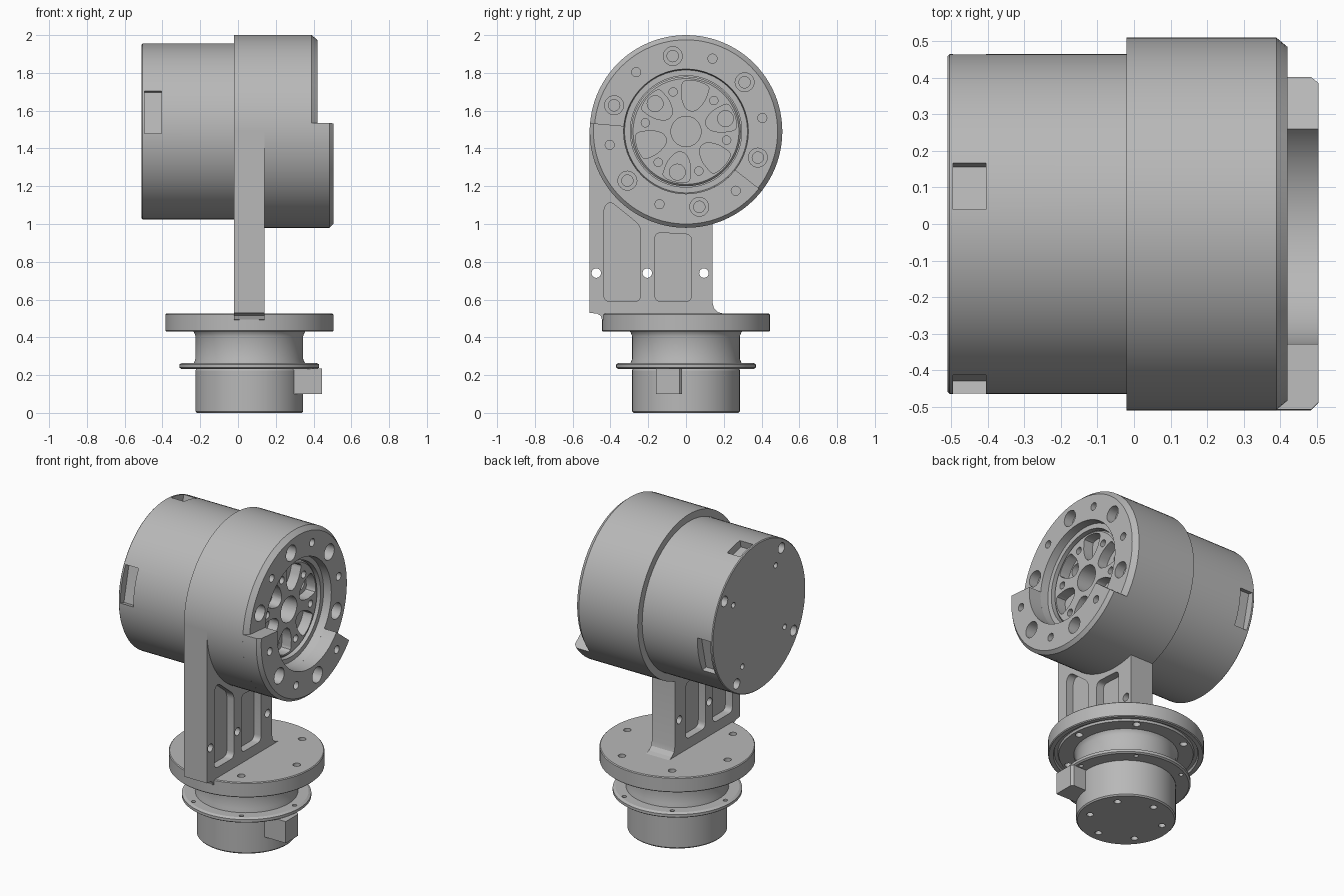
import bpy, bmesh
from math import cos, sin, pi, radians
from mathutils import Vector

if "Cube" in bpy.data.objects:
    bpy.data.objects.remove(bpy.data.objects["Cube"])

HEAD_Z = 1.49      # height of the horizontal motor axis
BASE_X = 0.06      # x position of the vertical base axis
grey = bpy.data.materials.new("metal grey")
grey.diffuse_color = (0.48, 0.48, 0.48, 1)
grey.use_nodes = True
grey.node_tree.nodes["Principled BSDF"].inputs["Base Color"].default_value = grey.diffuse_color


def to_object(name, bm):
    bmesh.ops.remove_doubles(bm, verts=bm.verts, dist=1e-5)
    bmesh.ops.recalc_face_normals(bm, faces=bm.faces)
    me = bpy.data.meshes.new(name)
    bm.to_mesh(me)
    bm.free()
    ob = bpy.data.objects.new(name, me)
    bpy.context.collection.objects.link(ob)
    me.materials.append(grey)
    return ob


def place(axis, r, a, h):
    """Polar position around the head axis (x) or the base axis (z)."""
    if axis == 'x':
        return (h, r * cos(a), HEAD_Z + r * sin(a))
    return (BASE_X + r * cos(a), r * sin(a), h)


def lathe(name, axis, profile, start=0, end=360, n=96):
    """Turn a closed (radius, height) profile, fully or over a sector."""
    full = end - start >= 360
    bm = bmesh.new()
    count = n if full else n + 1
    rings = []
    for i in range(count):
        a = radians(start + (end - start) * i / n)
        rings.append([bm.verts.new(place(axis, r, a, h)) for r, h in profile])
    m = len(profile)
    for i in range(n):
        p, q = rings[i], rings[(i + 1) % count]
        for j in range(m):
            k = (j + 1) % m
            if profile[j][0] == 0 and profile[k][0] == 0:
                continue
            vs = [p[j], p[k], q[k], q[j]]
            if profile[j][0] == 0:
                vs = [p[j], p[k], q[k]]
            elif profile[k][0] == 0:
                vs = [p[j], p[k], q[j]]
            bm.faces.new(vs)
    if not full:
        bm.faces.new(rings[0])
        bm.faces.new(rings[-1])
    return to_object(name, bm)


def prism(bm, pts, lo, hi, axis='x'):
    """Extrude 2D points: (y, z) along x, or (x, y) along z."""
    def pos(p, h):
        return (h, p[0], p[1]) if axis == 'x' else (p[0], p[1], h)
    a = [bm.verts.new(pos(p, lo)) for p in pts]
    b = [bm.verts.new(pos(p, hi)) for p in pts]
    bm.faces.new(a)
    bm.faces.new(b)
    for i in range(len(pts)):
        j = (i + 1) % len(pts)
        bm.faces.new((a[i], a[j], b[j], b[i]))


def circle(cx, cy, r, n=24):
    return [(cx + r * cos(2 * pi * i / n), cy + r * sin(2 * pi * i / n)) for i in range(n)]


def rounded(pts, r, n=5):
    """Round the corners of a polygon."""
    out = []
    for i, p in enumerate(pts):
        p = Vector(p)
        d0 = Vector(pts[i - 1]) - p
        d1 = Vector(pts[(i + 1) % len(pts)]) - p
        a = p + d0.normalized() * min(r, d0.length * 0.45)
        b = p + d1.normalized() * min(r, d1.length * 0.45)
        for k in range(n + 1):
            t = k / n
            out.append(tuple(a * (1 - t) ** 2 + p * 2 * t * (1 - t) + b * t * t))
    return out


def bolt_circle(axis, radius, first, count, r, lo, hi):
    """Ring of round holes as (points, low, high, axis)."""
    res = []
    cx, cy = (0, HEAD_Z) if axis == 'x' else (BASE_X, 0)
    for i in range(count):
        a = radians(first + 360 / count * i)
        res.append((circle(cx + radius * cos(a), cy + radius * sin(a), r), lo, hi, axis))
    return res


def cut(ob, shapes):
    bm = bmesh.new()
    for pts, lo, hi, axis in shapes:
        prism(bm, pts, lo, hi, axis)
    cutter = to_object("cutter", bm)
    cutter.hide_render = True
    mod = ob.modifiers.new("cut", 'BOOLEAN')
    mod.operation = 'DIFFERENCE'
    mod.solver = 'EXACT'
    mod.object = cutter
    bpy.context.view_layer.objects.active = ob
    bpy.ops.object.modifier_apply(modifier=mod.name)
    bpy.data.objects.remove(cutter)


# Rear motor housing with three connector notches and screw holes
motor = lathe("motor_housing", 'x', [(0, -0.51), (0.46, -0.51), (0.465, -0.505), (0.465, 0.0), (0, 0.0)])
notches = []
for a in (77, 167, -13):
    u = Vector((cos(radians(a)), sin(radians(a))))
    v = Vector((-u.y, u.x))
    half = 0.065 if a == 77 else 0.115
    c = Vector((0, HEAD_Z))
    quad = [c + u * r + v * s * half for r, s in ((0.415, -1), (0.6, -1), (0.6, 1), (0.415, 1))]
    notches.append(([tuple(p) for p in quad], -0.495, -0.405, 'x'))
cut(motor, notches)
cut(motor, bolt_circle('x', 0.41, 33, 4, 0.032, -0.6, -0.46)
    + bolt_circle('x', 0.305, 33, 4, 0.017, -0.6, -0.46))

# Front head housing with stepped recess
head = lathe("head_housing", 'x', [
    (0, -0.02), (0.51, -0.02), (0.51, 0.39), (0.485, 0.42), (0.33, 0.42), (0.325, 0.37),
    (0.295, 0.37), (0.295, 0.2), (0, 0.2)])
# Raised guard around the lower part of the face
guard = lathe("face_guard", 'x', [
    (0.33, 0.38), (0.51, 0.38), (0.51, 0.485), (0.49, 0.505), (0.33, 0.505)], 175, 322, 48)
for part in (head, guard):
    cut(part, bolt_circle('x', 0.405, 40, 6, 0.05, 0.36, 0.6)
        + bolt_circle('x', 0.41, 10, 6, 0.024, 0.33, 0.6))
cut(head, bolt_circle('x', 0.405, 40, 6, 0.03, 0.25, 0.38))

# Output disc with fan-shaped pockets
disc = lathe("output_disc", 'x', [(0, 0.19), (0.29, 0.19), (0.29, 0.345), (0.28, 0.355), (0, 0.355)])
fans = []
for i in range(6):
    fan = []
    for r, da in ((0.115, -13), (0.18, -20), (0.225, -18), (0.27, -16), (0.275, 0),
                  (0.27, 16), (0.225, 18), (0.18, 20), (0.115, 13)):
        a = radians(78 + 60 * i + da)
        fan.append((r * cos(a), HEAD_Z + r * sin(a)))
    fans.append((rounded(fan, 0.03, 3), 0.29, 0.5, 'x'))
cut(disc, fans + bolt_circle('x', 0.22, 48, 6, 0.022, 0.25, 0.5)
    + [(circle(0, HEAD_Z, 0.08, 40), 0.23, 0.5, 'x')])
cut(disc, bolt_circle('x', 0.22, 18, 3, 0.042, 0.22, 0.32))

# Support column with pockets on both sides and through holes
bm = bmesh.new()
prism(bm, [(-0.51, 1.49), (-0.51, 0.53), (-0.47, 0.525), (-0.452, 0.515), (-0.445, 0.495),
           (-0.42, 0.48), (0.18, 0.48), (0.2, 0.525), (0.17, 0.533), (0.148, 0.555),
           (0.14, 0.585), (0.14, 1.15), (-0.1, 1.49)], -0.02, 0.14)
column = to_object("support_column", bm)
tall = rounded([(-0.435, 0.59), (-0.24, 0.59), (-0.24, 0.99), (-0.40, 1.12), (-0.435, 1.09)], 0.035)
short = rounded([(-0.165, 0.59), (0.03, 0.59), (0.03, 0.945), (-0.165, 0.955)], 0.035)
cut(column, [(p, lo, hi, 'x') for p in (tall, short) for lo, hi in ((-0.1, 0.03), (0.09, 0.2))]
    + [(circle(y, 0.74, 0.025), -0.1, 0.2, 'x') for y in (-0.475, -0.205, 0.095)])

# Base flange
flange = lathe("base_flange", 'z', [
    (0, 0.525), (0.44, 0.525), (0.445, 0.52), (0.445, 0.435), (0.44, 0.43), (0.415, 0.43),
    (0.41, 0.445), (0.39, 0.445), (0.385, 0.432), (0, 0.432)])
cut(flange, bolt_circle('z', 0.35, 0, 6, 0.022, 0.3, 0.6))

# Neck below the flange
lathe("neck", 'z', [(0, 0.44), (0.305, 0.44), (0.292, 0.425), (0.285, 0.405), (0.285, 0.285),
                    (0.295, 0.262), (0.295, 0.25), (0, 0.25)])

# Thin clamp ring
ring = lathe("clamp_ring", 'z', [(0, 0.265), (0.355, 0.265), (0.37, 0.257), (0.37, 0.24),
                                 (0.36, 0.233), (0, 0.233)])
cut(ring, bolt_circle('z', 0.335, 0, 6, 0.013, 0.2, 0.3))

# Foot cylinder with screw holes underneath
foot = lathe("foot", 'z', [(0, 0.24), (0.278, 0.24), (0.285, 0.225), (0.285, 0.008), (0.278, 0), (0, 0)])
cut(foot, bolt_circle('z', 0.215, 37, 6, 0.02, -0.1, 0.06))

# Connector block on the side of the foot
bm = bmesh.new()
prism(bm, [(0.29, -0.16), (0.445, -0.16), (0.445, -0.035), (0.43, -0.02), (0.29, -0.02)], 0.1, 0.236, 'z')
to_object("connector_block", bm)

# Smooth round walls, keep edges crisp
for ob in bpy.data.objects:
    ob.select_set(True)
    bpy.context.view_layer.objects.active = ob
bpy.ops.object.shade_smooth_by_angle(angle=radians(25))
